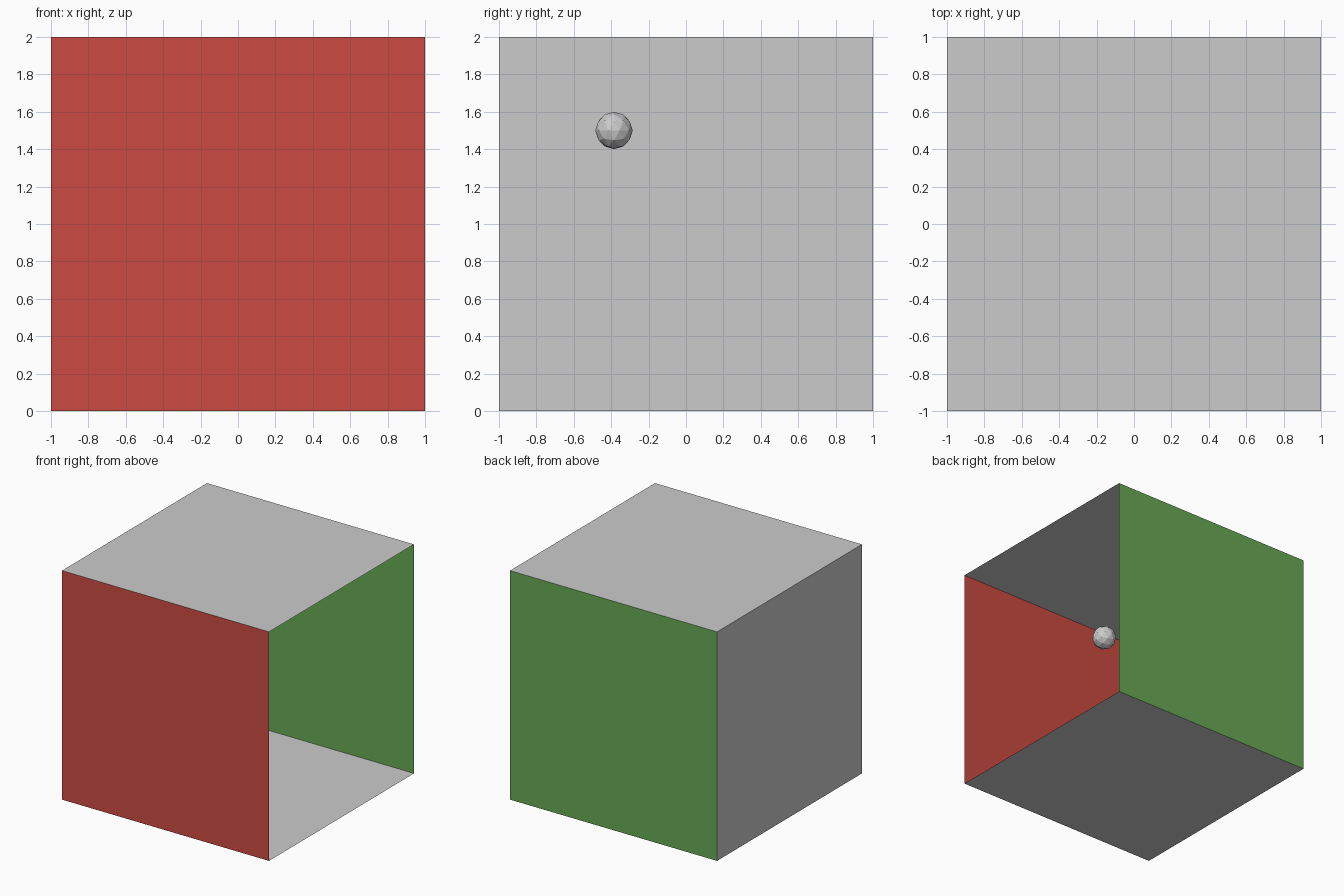
import bpy
from math import pi

if "Cube" in bpy.data.objects:
    bpy.data.objects.remove(bpy.data.objects["Cube"])


def material(name, rgb):
    m = bpy.data.materials.new(name)
    m.diffuse_color = (*rgb, 1)
    m.use_nodes = True
    m.node_tree.nodes["Principled BSDF"].inputs["Base Color"].default_value = m.diffuse_color
    return m


def panel(name, loc, rot, mat=None):
    # Single-sheet 2 x 2 wall
    bpy.ops.mesh.primitive_plane_add(size=2, location=loc, rotation=rot)
    ob = bpy.context.object
    ob.name = name
    if mat:
        ob.data.materials.append(mat)


red = material("red", (0.6, 0.07, 0.055))
green = material("green", (0.14, 0.4, 0.09))

# Room, open on the +x side, normals facing inwards
panel("floor", (0, 0, 0), (0, 0, 0))
panel("ceiling", (0, 0, 2), (pi, 0, 0))
panel("left_wall", (-1, 0, 1), (0, pi / 2, 0))
panel("front_wall", (0, -1, 1), (-pi / 2, 0, 0), red)
panel("back_wall", (0, 1, 1), (pi / 2, 0, 0), green)

# Small faceted ball hanging inside the room
bpy.ops.mesh.primitive_ico_sphere_add(subdivisions=2, radius=0.1, location=(0, -0.385, 1.5))
bpy.context.object.name = "ball"
